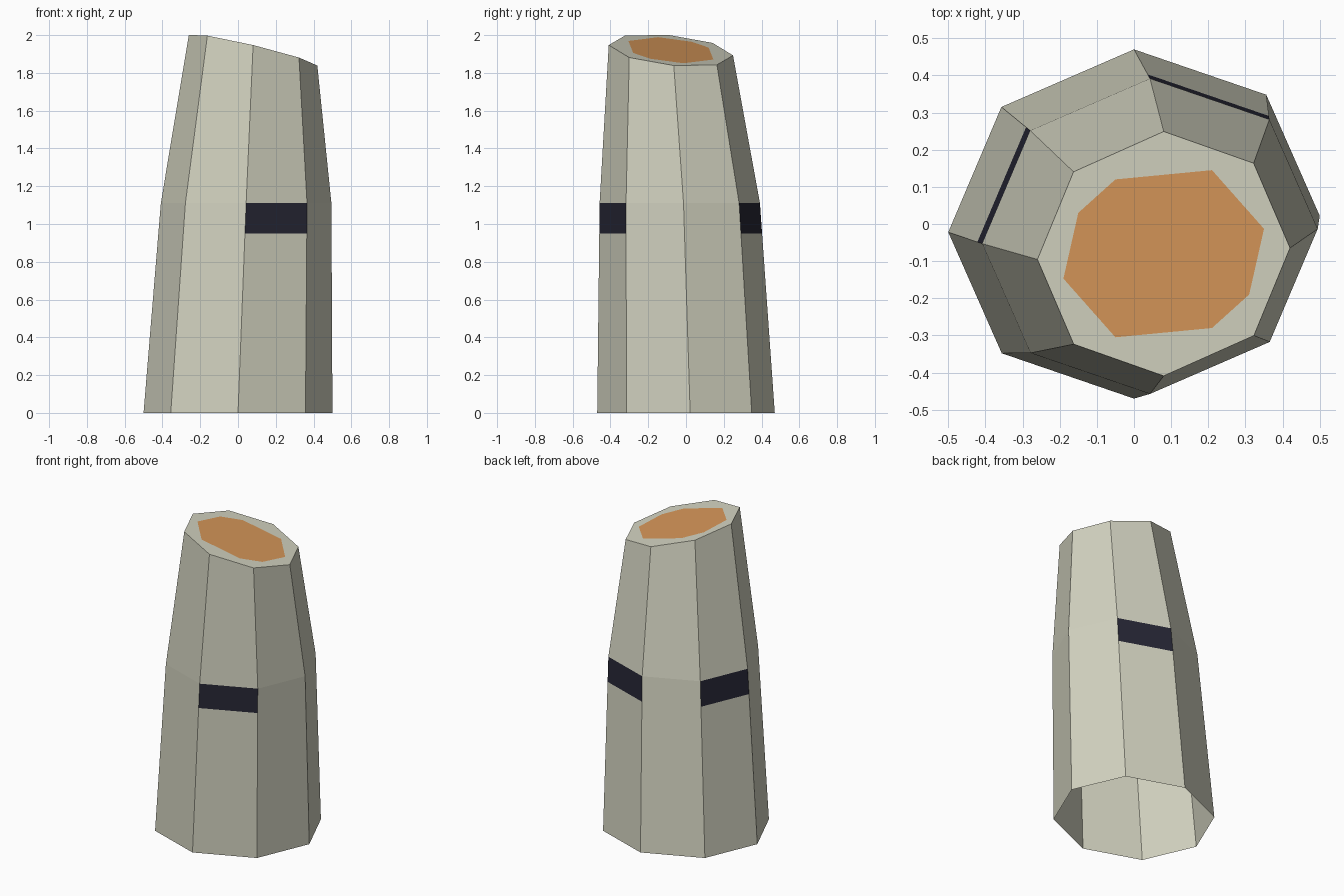
import bpy, bmesh

if "Cube" in bpy.data.objects:
    bpy.data.objects.remove(bpy.data.objects["Cube"])

def material(name, rgb):
    m = bpy.data.materials.new(name)
    m.diffuse_color = (*rgb, 1)
    m.use_nodes = True
    m.node_tree.nodes["Principled BSDF"].inputs["Base Color"].default_value = m.diffuse_color
    return m

MATS = [material("pale_stone", (0.65, 0.65, 0.53)),
        material("dark_window", (0.020, 0.020, 0.036)),
        material("orange_top", (0.68, 0.31, 0.10))]

def full(half):
    # the second half of every ring is the first one turned 180 degrees
    return half + [(-x, -y) for x, y in half]

OCTAGON = full([(0, 0.47), (0.356, 0.348), (0.5, 0.022), (0.357, -0.315)])
PATCH = full([(0.13, 0.225), (0.27, 0.067), (0.23, -0.11), (0.13, -0.20)])

def slant(x, y):
    # height of the sloping roof plane
    return 1.92 - 0.235 * (x - 0.08) - 0.083 * (y + 0.08)

bm = bmesh.new()

def ring(points, centre, sx, sy, height):
    verts = []
    for px, py in points:
        x, y = centre[0] + px * sx, centre[1] + py * sy
        verts.append(bm.verts.new((x, y, height(x, y))))
    return verts

def bridge(lower, upper, dark=()):
    for i in range(8):
        j = (i + 1) % 8
        f = bm.faces.new((lower[j], lower[i], upper[i], upper[j]))
        f.material_index = 1 if i in dark else 0

# leaning tower walls, open underneath, with a band that holds the windows
MID_Z, SILL_Z = 1.11, 0.95
t = SILL_Z / MID_Z
s = 1 - 0.097 * t
base = ring(OCTAGON, (0, 0), 1, 1, lambda x, y: 0)
sill = ring(OCTAGON, (0.043 * t, -0.033 * t), s, s, lambda x, y: SILL_Z)
middle = ring(OCTAGON, (0.043, -0.033), 0.903, 0.903, lambda x, y: MID_Z)
top = ring(OCTAGON, (0.08, -0.08), 0.68, 0.70, slant)
bridge(base, sill)
bridge(sill, middle, dark=(0, 3, 6))
bridge(middle, top)

# sloping roof with the orange patch cut into it
patch = ring(PATCH, (0.08, -0.08), 1, 1, slant)
bridge(top, patch)
bm.faces.new(patch[::-1]).material_index = 2

mesh = bpy.data.meshes.new("tower")
bm.to_mesh(mesh)
bm.free()
for m in MATS:
    mesh.materials.append(m)
bpy.context.collection.objects.link(bpy.data.objects.new("tower", mesh))
